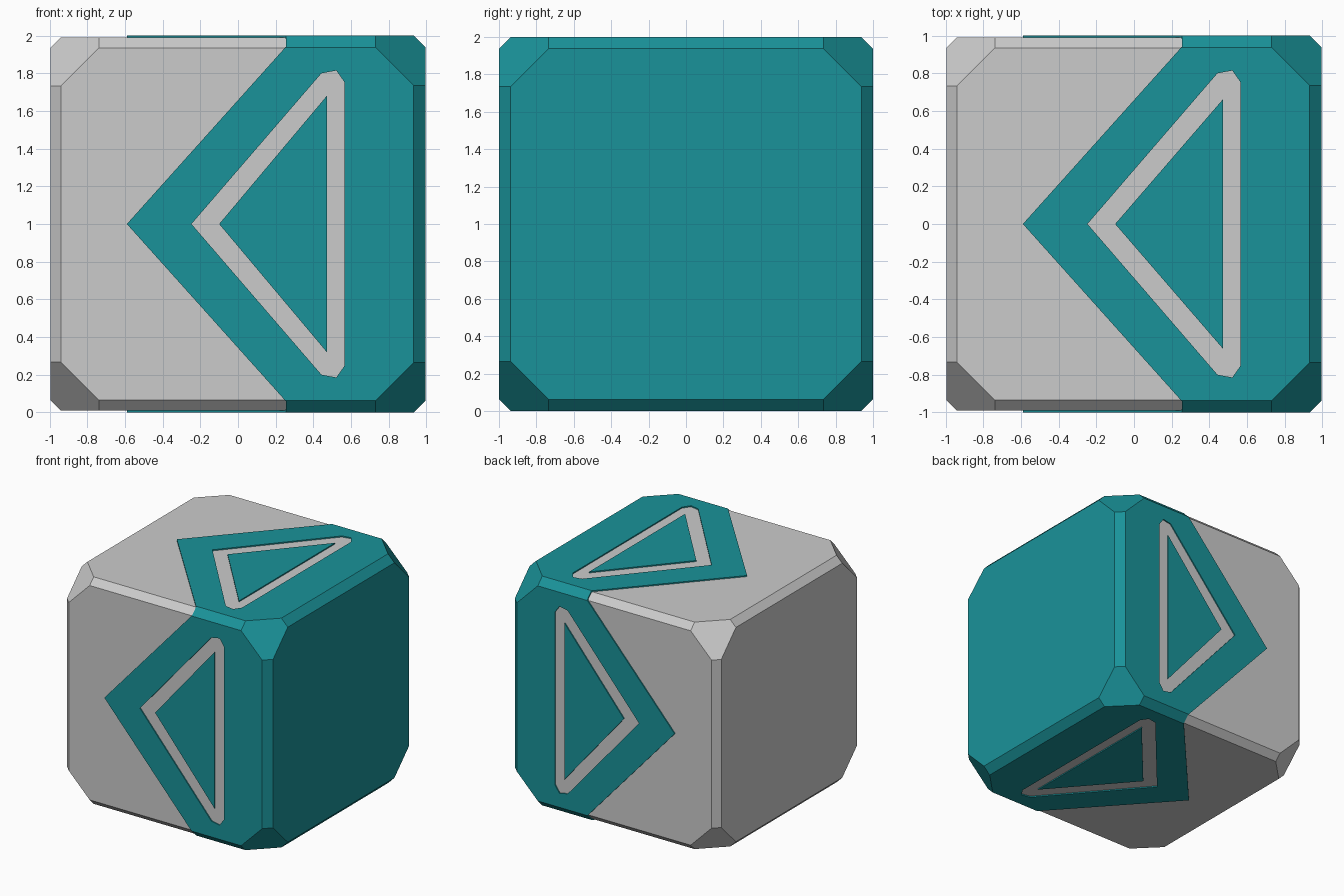
import bpy, bmesh
from itertools import permutations, product

if "Cube" in bpy.data.objects:
    bpy.data.objects.remove(bpy.data.objects["Cube"])

CX, CZ = -0.005, 1.0


def finish(bm, name):
    bmesh.ops.recalc_face_normals(bm, faces=bm.faces)
    me = bpy.data.meshes.new(name)
    bm.to_mesh(me)
    bm.free()
    ob = bpy.data.objects.new(name, me)
    bpy.context.collection.objects.link(ob)
    return ob


def bevelled_cube(name, a, b, c):
    """Cube of half size a with narrow edge chamfers and cut-off corners."""
    bm = bmesh.new()
    for p in permutations((a, b, c)):
        for s in product((-1, 1), repeat=3):
            bm.verts.new((CX + p[0] * s[0], p[1] * s[1], CZ + p[2] * s[2]))
    bmesh.ops.convex_hull(bm, input=bm.verts[:])
    bmesh.ops.dissolve_limit(bm, angle_limit=0.01, verts=bm.verts[:], edges=bm.edges[:])
    return finish(bm, name)


def prism(name, half, axis, length):
    """Mirror a half profile (u along x, v across) and extrude it both ways along the axis."""
    pts = half + [(u, -v) for u, v in reversed(half) if v > 0]
    bm = bmesh.new()

    def ring(d):
        return [bm.verts.new((u, d, CZ + v) if axis == 'y' else (u, v, CZ + d)) for u, v in pts]
    lo, hi = ring(-length), ring(length)
    bm.faces.new(lo)
    bm.faces.new(hi)
    n = len(pts)
    for i in range(n):
        j = (i + 1) % n
        bm.faces.new((lo[i], lo[j], hi[j], hi[i]))
    return finish(bm, name)


def boolean(target, cutter, op):
    mod = target.modifiers.new(op, 'BOOLEAN')
    mod.operation, mod.solver, mod.object = op, 'EXACT', cutter
    bpy.context.view_layer.objects.active = target
    bpy.ops.object.modifier_apply(modifier=mod.name)
    bpy.data.objects.remove(cutter)


# Grey body
bevelled_cube("cube_body", 0.99, 0.935, 0.733)

# Teal shell, a thin skin over the body
shell = bevelled_cube("coloured_shell", 1.0, 0.938, 0.735)
boolean(shell, bevelled_cube("core_cutter", 0.98, 0.925, 0.723), 'DIFFERENCE')

# Trim the shell to an arrow shape on all four sides
arrow = [(-0.59, 0), (0.255, 0.942), (0.255, 1.3), (1.3, 1.3)]
mask = prism("arrow_mask", arrow, 'y', 1.5)
boolean(mask, prism("arrow_mask_top", arrow, 'z', 1.5), 'UNION')
boolean(shell, mask, 'INTERSECT')

# Triangular grooves that reveal the grey body
outer = [(-0.247, 0), (0.443, 0.80), (0.522, 0.815), (0.566, 0.752)]
for axis, tip in (('y', 0.682), ('z', 0.663)):
    groove = prism("groove_cutter", outer, axis, 1.2)
    boolean(groove, prism("groove_island", [(-0.1, 0), (0.473, tip)], axis, 1.4), 'DIFFERENCE')
    boolean(shell, groove, 'DIFFERENCE')

# Teal colour
teal = bpy.data.materials.new("teal")
teal.diffuse_color = (0.01, 0.29, 0.32, 1)
teal.use_nodes = True
teal.node_tree.nodes["Principled BSDF"].inputs["Base Color"].default_value = teal.diffuse_color
shell.data.materials.clear()
shell.data.materials.append(teal)
for f in shell.data.polygons:
    f.material_index = 0
